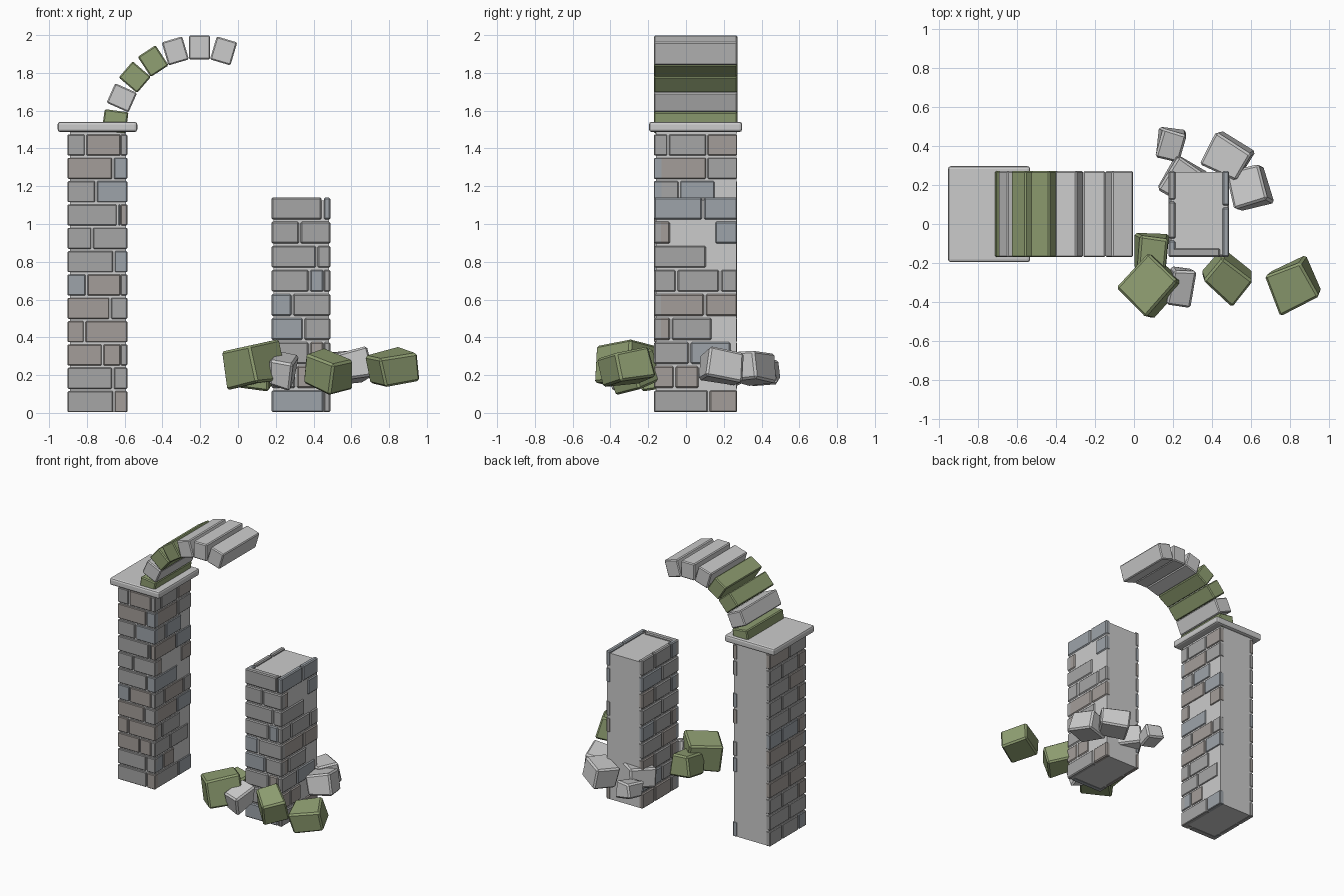
import bpy, bmesh, random
from math import radians, sin, cos
from mathutils import Matrix, Vector, Euler

if "Cube" in bpy.data.objects:
    bpy.data.objects.remove(bpy.data.objects["Cube"])

random.seed(4)

def material(name, col):
    m = bpy.data.materials.new(name)
    m.diffuse_color = (*col, 1)
    m.use_nodes = True
    m.node_tree.nodes["Principled BSDF"].inputs["Base Color"].default_value = m.diffuse_color
    return m

STONE = [material("grey_stone", (0.38, 0.38, 0.38)),
         material("warm_stone", (0.37, 0.34, 0.32)),
         material("cool_stone", (0.34, 0.37, 0.40))]
MOSS = material("mossy_stone", (0.28, 0.35, 0.17))

def add_box(bm, lo, hi, mat=0):
    lo, hi = Vector(lo), Vector(hi)
    M = Matrix.Translation((lo + hi) / 2) @ Matrix.Diagonal((*(hi - lo), 1))
    r = bmesh.ops.create_cube(bm, size=1, matrix=M)
    for f in {f for v in r["verts"] for f in v.link_faces}:
        f.material_index = mat

def finish(name, bm, mats=(), bevel=0.0, segments=1):
    me = bpy.data.meshes.new(name)
    bm.to_mesh(me)
    bm.free()
    for m in mats:
        me.materials.append(m)
    ob = bpy.data.objects.new(name, me)
    bpy.context.collection.objects.link(ob)
    if bevel:
        b = ob.modifiers.new("bevel", "BEVEL")
        b.width, b.segments = bevel, segments
    return ob

def block(name, size, loc, rot, mats=(), bevel=0.012, jitter=0.0):
    bm = bmesh.new()
    s = Vector(size) / 2
    add_box(bm, -s, s)
    for v in bm.verts:
        v.co += Vector([random.uniform(-jitter, jitter) for _ in range(3)])
    ob = finish(name, bm, mats, bevel)
    ob.location, ob.rotation_euler = loc, Euler([radians(a) for a in rot])
    return ob

Y0, Y1 = -0.17, 0.271      # pillar front and back
INSET, DEPTH, GAP = 0.012, 0.035, 0.005

def pillar(name, x0, x1, step, core_top, front, right):
    # solid core, flush with the brick ends at the back
    bm = bmesh.new()
    add_box(bm, (x0 + INSET, Y0 + INSET, 0.006), (x1 - INSET * 0.6, Y1 - 0.003, core_top))
    finish(name + "_core", bm)
    # brick facing on the front and both sides
    bm = bmesh.new()
    for i, split in enumerate(front):
        z0, z1 = i * step + 0.004, (i + 1) * step - 0.008
        tint = lambda: random.choice((0, 0, 1, 2))
        end = x1 - (0.037 if i % 3 == 2 else 0)
        for a, b in ((x0, x0 + split - GAP), (x0 + split + GAP, end)):
            add_box(bm, (a, Y0, z0), (b, Y0 + DEPTH + 0.01, z1), tint())
        # right side: spans measured from the front, some bricks are missing
        for a, b in right[i % len(right)]:
            ya = Y0 + a + (GAP if a else 0.001)
            add_box(bm, (x1 - DEPTH, ya, z0), (x1, Y0 + b - (GAP if b < 0.44 else 0), z1), tint())
        # left side: full courses with staggered joints
        cuts = [0, 0.2, 0.441] if i % 2 else [0, 0.09, 0.29, 0.441]
        for a, b in zip(cuts, cuts[1:]):
            ya = Y0 + a + (GAP if a else 0.001)
            add_box(bm, (x0, ya, z0), (x0 + DEPTH, Y0 + b - (GAP if b < 0.44 else 0), z1), tint())
    finish(name + "_bricks", bm, STONE, 0.007)

E = 0.441
right_courses = [
    ((0, .29), (.29, E)), ((0, .11), (.11, .24)), ((0, .19), (.19, .41)),
    ((0, .09), (.09, .31)), ((0, .27), (.27, E)), ((0, .12), (.12, .35), (.35, E)),
    ((0, .28),), ((0, .09), (.32, E)), ((0, .26), (.26, E)),
    ((0, .135), (.135, .325)), ((0, .28), (.28, E)), ((0, .075), (.075, .28), (.28, E))]

pillar("left_pillar", -0.902, -0.586, 0.1235, 1.495,
       [.245, .24, .185, .09, .225, .10, .245, .13, .265, .15, .24, .095], right_courses)
pillar("right_pillar", 0.177, 0.489, 0.1275, 1.125,
       [.28, .13, .20, .17, .11, .20, .24, .15, .27], right_courses)

# cap slab on the left pillar
bm = bmesh.new()
add_box(bm, (-0.955, -0.196, 1.487), (-0.533, 0.297, 1.541))
finish("pillar_cap", bm, (), 0.014, 2)

# broken arch: wedge stones on a circle
for i, ang in enumerate((82.5, 66, 49.5, 33, 16.5, 0, -16.5)):
    a = radians(ang)
    block(f"arch_stone_{i + 1}", (0.113, 0.443, 0.127),
          (-0.204 - 0.45 * sin(a), 0.051, 1.485 + 0.45 * cos(a)), (0, -ang, 0),
          [MOSS] if i in (0, 2, 3) else [], 0.007)

# fallen rubble: size, location, rotation, mossy
rubble = [
    ((.22, .25, .20), (.083, -.315, .25), (8, -8, -43), True),
    ((.16, .19, .16), (.09, -.15, .22), (8, 6, -5), True),
    ((.13, .18, .15), (.24, -.315, .22), (12, 10, -6), False),
    ((.21, .17, .17), (.475, -.27, .22), (10, 14, -40), True),
    ((.21, .21, .16), (.817, -.315, .235), (8, -10, 22), True),
    ((.20, .17, .16), (.48, .345, .235), (8, -8, -30), False),
    ((.18, .20, .15), (.59, .19, .245), (-10, -12, 14), False),
    ((.125, .145, .12), (.185, .41, .21), (8, 6, -12), False),
    ((.18, .20, .16), (.25, .22, .23), (6, 8, -32), False)]
for i, (size, loc, rot, mossy) in enumerate(rubble):
    block(f"rubble_{i + 1}", size, loc, rot, [MOSS] if mossy else [], 0.012, 0.012)
